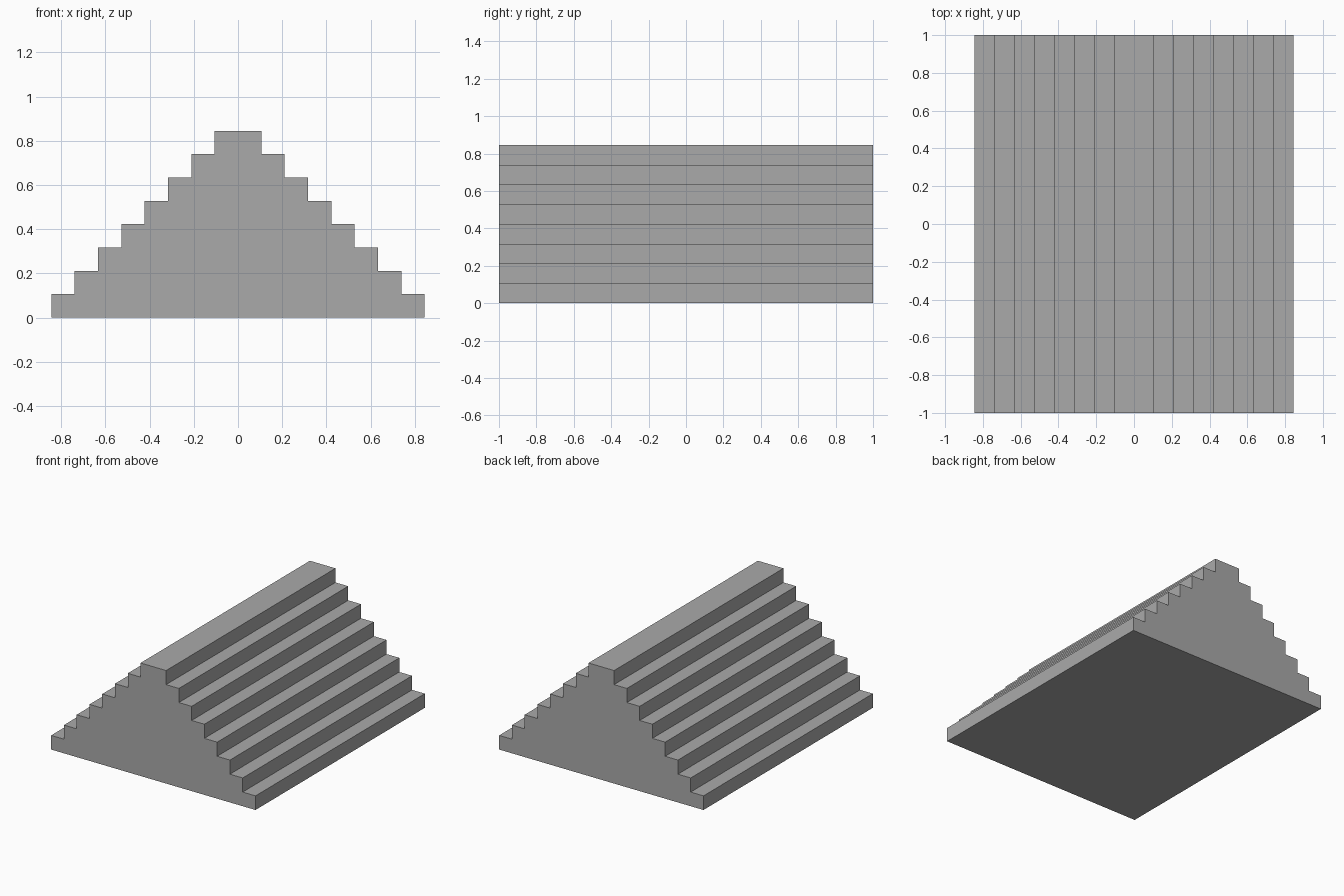
import bpy
import bmesh

STEPS = 8
SIZE = 0.1056      # rise and tread of one step
HALF_LENGTH = 1.0

cube = bpy.data.objects.get("Cube")
if cube:
    bpy.data.objects.remove(cube, do_unlink=True)

# Plain grey stone
grey = bpy.data.materials.new("grey")
grey.use_nodes = True
colour = (0.4, 0.4, 0.4, 1)
grey.diffuse_color = colour
grey.node_tree.nodes["Principled BSDF"].inputs["Base Color"].default_value = colour

# Stepped outline of the right half, climbing from the ground to the top tread
half = []
for i in range(STEPS):
    x = (STEPS - i) * SIZE
    half += [(x, i * SIZE), (x, (i + 1) * SIZE)]
outline = half + [(-x, z) for x, z in reversed(half)]

# Extrude the mirrored outline along the length
bm = bmesh.new()
end = bm.faces.new([bm.verts.new((x, -HALF_LENGTH, z)) for x, z in outline])
extruded = bmesh.ops.extrude_face_region(bm, geom=[end], use_keep_orig=True)
verts = [v for v in extruded["geom"] if isinstance(v, bmesh.types.BMVert)]
bmesh.ops.translate(bm, verts=verts, vec=(0, 2 * HALF_LENGTH, 0))
bmesh.ops.recalc_face_normals(bm, faces=bm.faces)

mesh = bpy.data.meshes.new("double_staircase")
bm.to_mesh(mesh)
bm.free()
mesh.materials.append(grey)
staircase = bpy.data.objects.new("double_staircase", mesh)
bpy.context.collection.objects.link(staircase)
